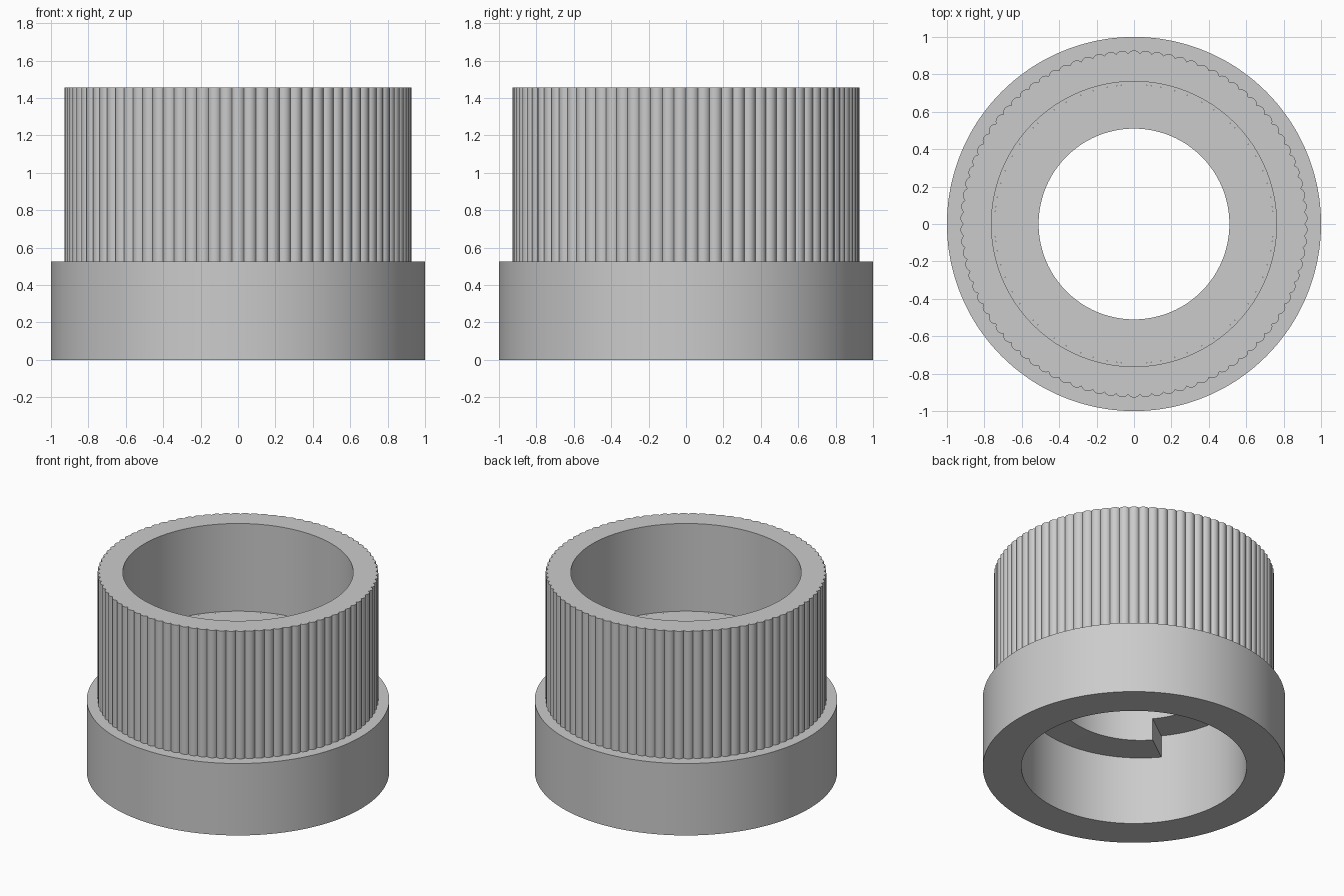
import bpy, bmesh, math

if "Cube" in bpy.data.objects:
    bpy.data.objects.remove(bpy.data.objects["Cube"])

RIBS, SUB = 90, 8            # grip ribs and facets per rib
START = math.radians(216)    # where the ramp steps
PEAK, DEPTH = 0.928, 0.016   # rib crest radius and groove depth

grey = bpy.data.materials.new("plain_grey")
grey.diffuse_color = (0.6, 0.6, 0.6, 1)
grey.use_nodes = True
grey.node_tree.nodes["Principled BSDF"].inputs["Base Color"].default_value = grey.diffuse_color


def lathe(name, profile, steps, closed, step_face=False):
    """Sweep profile(i, t) -> [(radius, z), ...] once around z."""
    bm = bmesh.new()
    columns = []
    for i in range(steps + 1):
        t = i / steps
        a = START + 2 * math.pi * t
        columns.append([bm.verts.new((r * math.cos(a), r * math.sin(a), z))
                        for r, z in profile(i, t)])
    n = len(columns[0])
    for c, d in zip(columns, columns[1:]):
        for j in range(n if closed else n - 1):
            k = (j + 1) % n
            bm.faces.new((c[j], d[j], d[k], c[k]))
    if step_face:
        # upright wall joining the two ends of the ramp
        c, d = columns[0], columns[-1]
        bm.faces.new((c[2], c[3], d[3], d[2]))
    bmesh.ops.remove_doubles(bm, verts=bm.verts, dist=0.0001)
    bmesh.ops.recalc_face_normals(bm, faces=bm.faces)
    mesh = bpy.data.meshes.new(name)
    bm.to_mesh(mesh)
    bm.free()
    mesh.materials.append(grey)
    ob = bpy.data.objects.new(name, mesh)
    bpy.context.collection.objects.link(ob)
    bpy.ops.object.select_all(action='DESELECT')
    ob.select_set(True)
    bpy.context.view_layer.objects.active = ob
    bpy.ops.object.shade_smooth_by_angle(angle=math.radians(30))
    return ob


def rib_radius(i):
    # rounded rib: circular arc between two sharp grooves
    half = PEAK * math.pi / RIBS
    arc = (half ** 2 + DEPTH ** 2) / (2 * DEPTH)
    u = ((i % SUB) / SUB * 2 - 1) * half
    return PEAK - arc + math.sqrt(arc ** 2 - u ** 2)


def body(i, t):
    # smooth collar, ribbed grip, upper and lower bores
    r = rib_radius(i)
    return [(1, 0), (1, 0.525), (r, 0.525), (r, 1.455),
            (0.762, 1.455), (0.762, 0.815), (0.745, 0.815), (0.745, 0)]


def ledge(i, t):
    # flat on top, ramped underneath
    low = 0.494 + 0.162 * t
    return [(0.745, 0.815), (0.51, 0.815), (0.51, low), (0.745, low)]


lathe("ribbed_collar_body", body, RIBS * SUB, True)
lathe("ramped_inner_ledge", ledge, 180, False, step_face=True)
